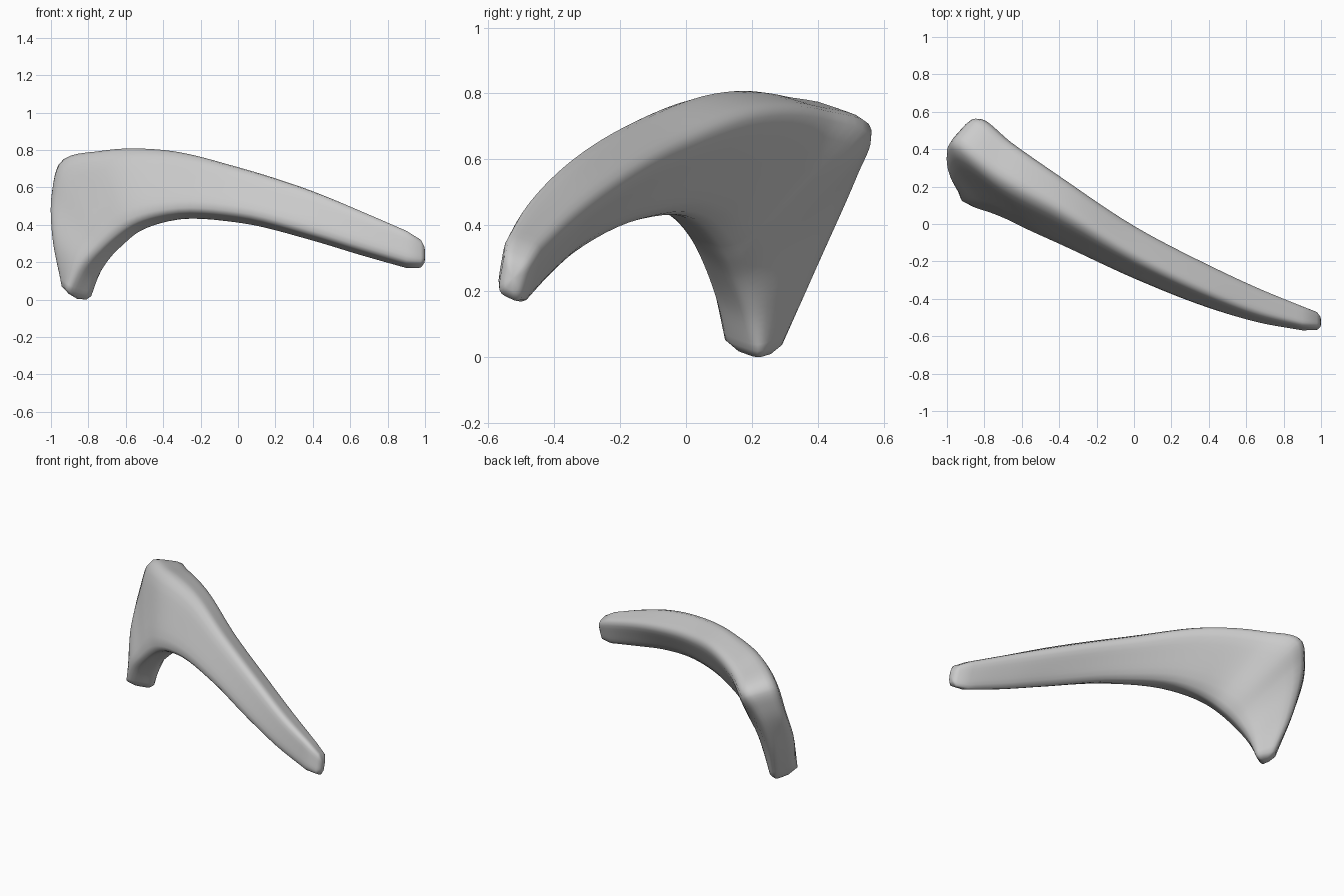
import bpy, bmesh, math
from mathutils import Vector

if "Cube" in bpy.data.objects:
    bpy.data.objects.remove(bpy.data.objects["Cube"])

# Four corners per section: top front, top back, bottom back, bottom front
SECTIONS = [
    ((.90, -.545, .372), (.90, -.43, .335), (.90, -.482, .155), (.90, -.575, .20)),
    ((.68, -.49, .47), (.67, -.33, .425), (.66, -.42, .222), (.66, -.535, .27)),
    ((.40, -.38, .59), (.40, -.20, .52), (.40, -.335, .30), (.40, -.462, .35)),
    ((0, -.185, .72), (0, .012, .645), (0, -.14, .395), (0, -.31, .45)),
    ((-.40, .05, .812), (-.40, .285, .745), (-.37, .06, .40), (-.38, -.14, .46)),
    ((-.74, .23, .81), (-.66, .475, .735), (-.53, .12, .335), (-.57, -.055, .41)),
    ((-.99, .41, .735), (-.82, .602, .68), (-.60, .155, .27), (-.67, -.01, .35)),
    ((-1.022, .39, .58), (-.88, .555, .57), (-.655, .18, .215), (-.75, .025, .28)),
    ((-1.01, .29, .35), (-.91, .43, .30), (-.72, .21, .115), (-.85, .065, .18)),
    ((-.95, .20, .07), (-.865, .305, .035), (-.77, .22, .01), (-.915, .105, .05)),
]
STEPS, SIDES, POWER = 6, 32, 5


def spline(a, b, c, d, t):
    """Smooth curve between b and c, allowing uneven spacing."""
    h0, h1, h2 = (max((q - p).length, 1e-4) ** .9 for p, q in ((a, b), (b, c), (c, d)))
    m1 = (c - b) + h1 * ((b - a) / h0 - (c - a) / (h0 + h1))
    m2 = (c - b) + h1 * ((d - c) / h2 - (d - b) / (h1 + h2))
    return (b * (2*t**3 - 3*t*t + 1) + m1 * (t**3 - 2*t*t + t)
            + c * (3*t*t - 2*t**3) + m2 * (t**3 - t*t))


def rounded_ring(corners):
    """Rounded square stretched between four corners."""
    tf, tb, bb, bf = corners
    ring = []
    for i in range(SIDES):
        ang = 2 * math.pi * i / SIDES
        c, s = math.cos(ang), math.sin(ang)
        r = (abs(c)**POWER + abs(s)**POWER) ** (-1 / POWER)
        u, v = (c * r + 1) / 2, (s * r + 1) / 2
        ring.append(bf.lerp(bb, u).lerp(tf.lerp(tb, u), v))
    return ring


# Smooth sections along the bent arm
keys = [[Vector(p) for p in s] for s in SECTIONS]
keys = [[2*p - q for p, q in zip(keys[0], keys[1])]] + keys + [[2*p - q for p, q in zip(keys[-1], keys[-2])]]
rings = []
for k in range(1, len(keys) - 2):
    for j in range(STEPS):
        rings.append(rounded_ring([spline(*(keys[k+m][n] for m in (-1, 0, 1, 2)), j / STEPS) for n in range(4)]))
rings.append(rounded_ring(keys[-2]))


def end_ring(ring, centre, keep, push):
    mid = sum(ring, Vector()) / len(ring)
    return [mid.lerp(centre, push) + (p - mid) * keep for p in ring]


# Blunt chamfered tips
tip, foot = Vector((1.0, -.525, .235)), Vector((-.86, .21, .0))
rings = [end_ring(rings[0], tip, k, p) for k, p in ((.4, .98), (.75, .78))] + rings
rings.append(end_ring(rings[-1], foot, .6, .7))

bm = bmesh.new()
loops = [[bm.verts.new(p) for p in ring] for ring in rings]
for a, b in zip(loops, loops[1:]):
    for i in range(SIDES):
        j = (i + 1) % SIDES
        bm.faces.new((a[i], a[j], b[j], b[i]))
for loop, centre in ((loops[0], tip), (loops[-1], foot)):
    pole = bm.verts.new(centre)
    for i in range(SIDES):
        bm.faces.new((loop[i], loop[(i + 1) % SIDES], pole))
bmesh.ops.recalc_face_normals(bm, faces=bm.faces)
low = min(v.co.z for v in bm.verts)
bmesh.ops.translate(bm, verts=bm.verts, vec=(0, 0, -low))
mesh = bpy.data.meshes.new("bent_arm")
bm.to_mesh(mesh)
bm.free()
arm = bpy.data.objects.new("bent_arm", mesh)
bpy.context.collection.objects.link(arm)
bpy.context.view_layer.objects.active = arm
arm.select_set(True)
bpy.ops.object.shade_smooth_by_angle(angle=math.radians(60))
